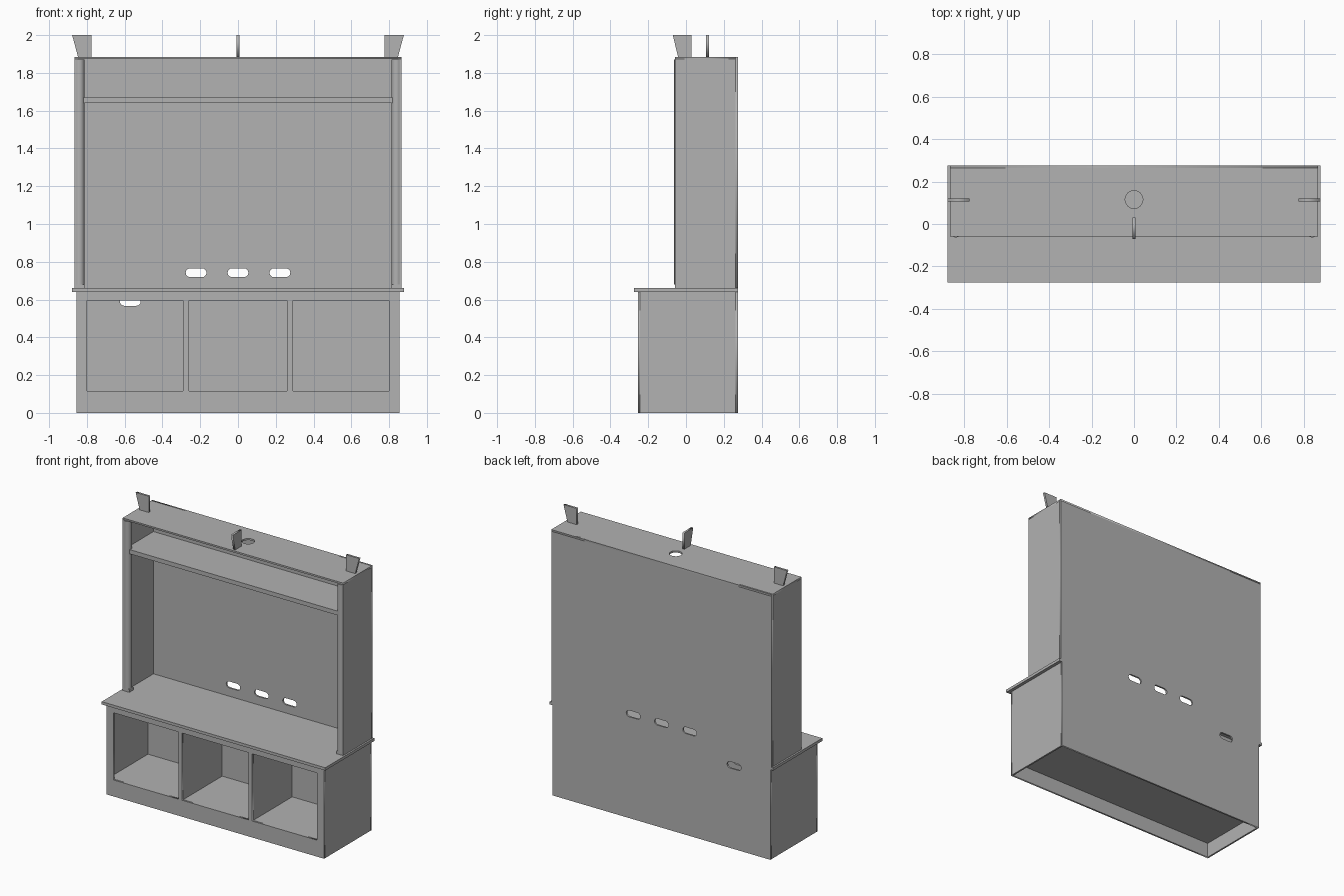
import bpy
from math import pi, cos, sin

if "Cube" in bpy.data.objects:
    bpy.data.objects.remove(bpy.data.objects["Cube"])

GREY = 0.445
mat = bpy.data.materials.new("plain grey")
mat.use_nodes = True
mat.diffuse_color = (GREY, GREY, GREY, 1)
mat.node_tree.nodes["Principled BSDF"].inputs["Base Color"].default_value = (GREY, GREY, GREY, 1)


def box(name, x, y, z):
    """Box from (low, high) pairs on each axis."""
    bpy.ops.mesh.primitive_cube_add(size=1)
    ob = bpy.context.object
    ob.name = name
    ob.location = [(a + b) / 2 for a, b in (x, y, z)]
    ob.scale = [b - a for a, b in (x, y, z)]
    ob.data.materials.append(mat)
    return ob


def rect(x0, x1, y0, y1):
    return [(x0, y0), (x1, y0), (x1, y1), (x0, y1)]


def slot(cx, cy, half, r, steps=8):
    """Slot with round ends; a circle when half equals r."""
    pts = []
    for side, start in ((1, -pi / 2), (-1, pi / 2)):
        for i in range(steps + 1):
            a = start + pi * i / steps
            pts.append((cx + side * (half - r) + r * cos(a), cy + r * sin(a)))
    return pts


def panel(name, loops, thick, loc, rot):
    """Flat board: the first loop is the outline, the others are openings."""
    cu = bpy.data.curves.new(name, "CURVE")
    cu.dimensions = "2D"
    cu.fill_mode = "BOTH"
    cu.extrude = thick / 2
    for loop in loops:
        sp = cu.splines.new("POLY")
        sp.points.add(len(loop) - 1)
        for p, (u, v) in zip(sp.points, loop):
            p.co = (u, v, 0, 1)
        sp.use_cyclic_u = True
    ob = bpy.data.objects.new(name, cu)
    bpy.context.collection.objects.link(ob)
    ob.location, ob.rotation_euler = loc, rot
    bpy.ops.object.select_all(action="DESELECT")
    ob.select_set(True)
    bpy.context.view_layer.objects.active = ob
    bpy.ops.object.convert(target="MESH")
    ob = bpy.context.object
    ob.data.materials.clear()
    ob.data.materials.append(mat)
    return ob


FLAT, FRONT, SIDE = (0, 0, 0), (pi / 2, 0, 0), (pi / 2, 0, pi / 2)
BASE, HUTCH, TOP = 0.855, 0.866, 1.885      # half widths and hutch height
BACK, FACE, HFACE = 0.275, -0.255, -0.058   # depth positions
T = 0.012                                   # board thickness

# Base cabinet
low, high = 0.117, 0.594
openings = [rect(a, b, low, high) for a, b in ((-0.8, -0.29), (-0.26, 0.26), (0.29, 0.8))]
panel("base_face_frame", [rect(-BASE, BASE, 0, 0.64)] + openings, T, (0, FACE + T / 2, 0), FRONT)
cable_slot = slot(-0.57, 0.59, 0.055, 0.023)
panel("base_back", [rect(-BASE, BASE, 0, 0.64), cable_slot], T, (0, BACK - T / 2, 0), FRONT)
panel("cubby_back", [rect(-BASE + T, BASE - T, low, 0.64), cable_slot], T, (0, 0.2, 0), FRONT)
box("base_floor", (-BASE + T, BASE - T), (FACE + T, BACK - T), (low - T, low))
for s, side in ((-1, "right"), (1, "left")):
    box(side + "_base_side", sorted((s * BASE, s * (BASE - T))), (FACE + T, BACK - T), (0, 0.64))
    box(side + "_divider", (s * 0.275 - 0.015, s * 0.275 + 0.015), (FACE + T, 0.2), (low, 0.64))
box("counter_top", (-0.878, 0.878), (-0.275, BACK), (0.64, 0.66))

# Hutch
slots = [slot(x, 0.742, 0.055, 0.023) for x in (-0.222, 0, 0.222)]
panel("hutch_back", [rect(-HUTCH, HUTCH, 0.66, TOP)] + slots, T, (0, BACK - T / 2, 0), FRONT)
panel("hutch_top", [rect(-HUTCH, HUTCH, HFACE, BACK), slot(0, 0.115, 0.042, 0.042)], T,
      (0, 0, TOP - T / 2), FLAT)
box("hutch_shelf", (-HUTCH + T, HUTCH - T), (-0.05, BACK - T), (1.64, 1.67))
for s, side in ((-1, "right"), (1, "left")):
    box(side + "_hutch_side", sorted((s * HUTCH, s * (HUTCH - 0.018))), (HFACE, BACK - T),
        (0.66, TOP - T))
    # Round corner column with a square foot
    box(side + "_column_foot", sorted((s * HUTCH, s * 0.813)), (HFACE, -0.01), (0.66, 0.68))
    bpy.ops.mesh.primitive_cylinder_add(vertices=32, radius=0.0265, depth=1.19,
                                        location=(s * 0.8395, -0.0365, 1.275))
    col = bpy.context.object
    col.name = side + "_column"
    col.data.materials.append(mat)
    bpy.ops.object.shade_smooth_by_angle()

# Tapered fins on the top
for s, side in ((-1, "right"), (1, "left")):
    fin = [(s * 0.847, TOP), (s * 0.775, TOP), (s * 0.775, 2), (s * 0.878, 2)]
    panel(side + "_top_fin", [fin], 0.015, (0, 0.113, 0), FRONT)
panel("front_top_fin", [[(-0.042, TOP), (0.03, TOP), (0.03, 2), (-0.07, 2)]], 0.015, (0, 0, 0), SIDE)
